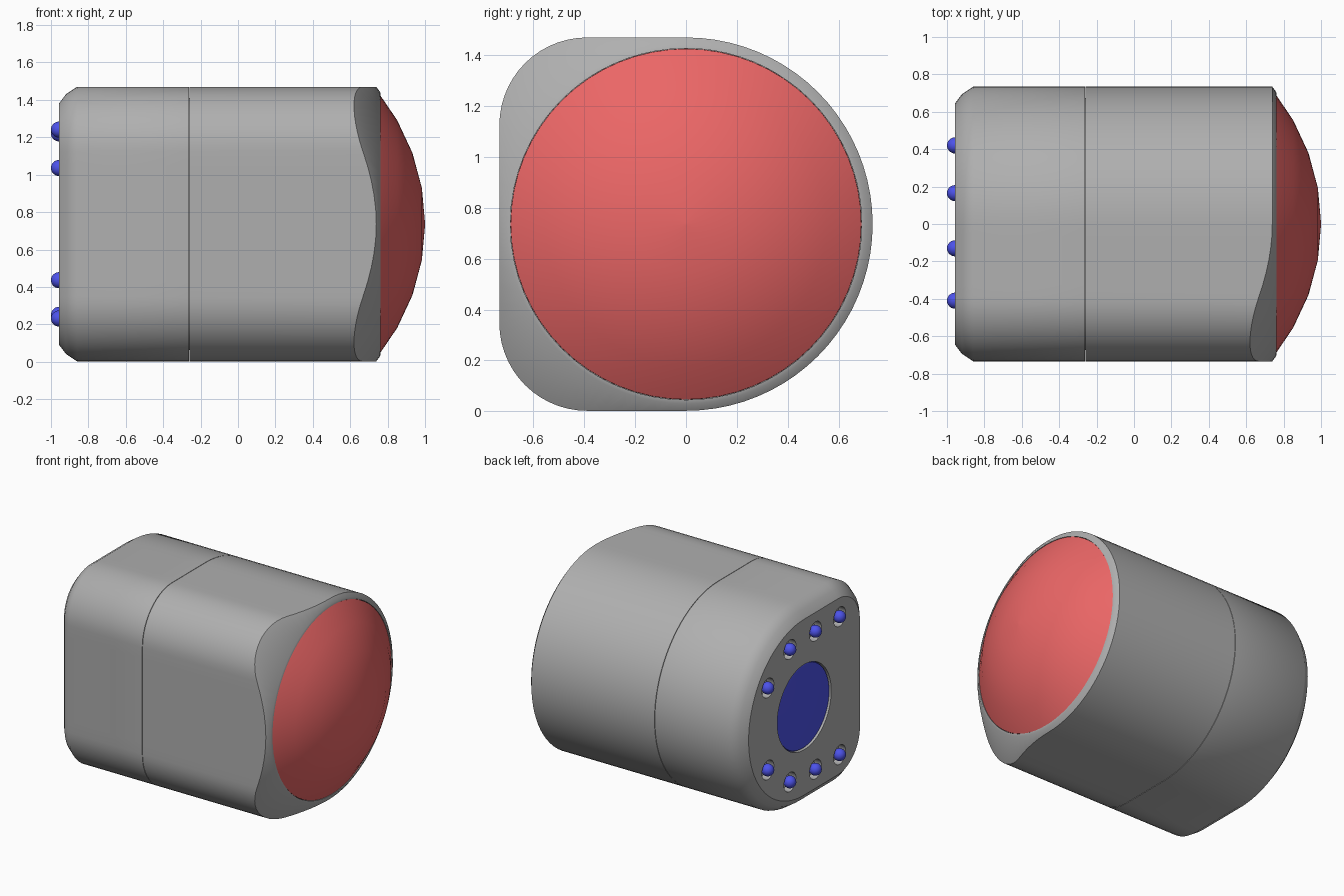
import bpy, bmesh
from math import pi, sin, cos, radians, hypot
from mathutils import Vector, Matrix

if "Cube" in bpy.data.objects:
    bpy.data.objects.remove(bpy.data.objects["Cube"])

R, CORNER, CZ = 0.734, 0.345, 0.736   # half width, corner radius, axis height


def material(name, rgb):
    m = bpy.data.materials.new(name)
    m.diffuse_color = (*rgb, 1)
    m.use_nodes = True
    m.node_tree.nodes["Principled BSDF"].inputs["Base Color"].default_value = m.diffuse_color
    return m


GREY = material("grey", (0.43, 0.43, 0.43))
RED = material("red", (0.83, 0.133, 0.133))
BLUE = material("blue", (0.073, 0.085, 0.82))


def smooth(ob, angle):
    bpy.ops.object.select_all(action='DESELECT')
    ob.select_set(True)
    bpy.context.view_layer.objects.active = ob
    bpy.ops.object.shade_smooth_by_angle(angle=radians(angle))


def loft(name, rings, mat=GREY):
    """Skin a list of equal-length closed rings and cap both ends."""
    bm = bmesh.new()
    vr = [[bm.verts.new(p) for p in ring] for ring in rings]
    n = len(vr[0])
    for a, b in zip(vr, vr[1:]):
        for i in range(n):
            j = (i + 1) % n
            bm.faces.new((a[i], a[j], b[j], b[i]))
    bm.faces.new(vr[0])
    bm.faces.new(vr[-1])
    bmesh.ops.recalc_face_normals(bm, faces=bm.faces)
    me = bpy.data.meshes.new(name)
    bm.to_mesh(me)
    bm.free()
    ob = bpy.data.objects.new(name, me)
    bpy.context.collection.objects.link(ob)
    me.materials.append(mat)
    return ob


def circle(x, r, y=0, z=CZ, n=64):
    return [(x, y + r * cos(2 * pi * i / n), z + r * sin(2 * pi * i / n)) for i in range(n)]


def outline(inset=0):
    """Section: half circle on +y, rounded square on -y (relative to the axis)."""
    rr, c, f = R - inset, CORNER - inset, R - CORNER
    pts = [(rr * cos(a), rr * sin(a)) for a in (-pi / 2 + pi * i / 40 for i in range(41))]
    pts += [(-f * i / 6, rr) for i in range(1, 6)]
    pts += [(-f + c * cos(a), f + c * sin(a)) for a in (pi / 2 + pi / 2 * i / 14 for i in range(15))]
    pts += [(-rr, f - 2 * f * i / 10) for i in range(1, 10)]
    pts += [(-f + c * cos(a), -f + c * sin(a)) for a in (pi + pi / 2 * i / 14 for i in range(15))]
    pts += [(-f + f * i / 6, -rr) for i in range(1, 6)]
    return pts


# housing: rounded back, thin seam groove, front cut by a cone around the lens
profile = [(-0.958, 0.09), (-0.92, 0.04), (-0.86, 0),
           (-0.262, 0), (-0.262, 0.06), (-0.2585, 0.06), (-0.2585, 0)]
rings = [[(x, y, CZ + z) for y, z in outline(i)] for x, i in profile]
rings.append([(0.76 - 0.74 * (hypot(y, z) - 0.706), y, CZ + z) for y, z in outline()])
for x, r in ((0.76, 0.706), (0.763, 0.691), (0.74, 0.691)):
    rings.append([(x, r * y / hypot(y, z), CZ + r * z / hypot(y, z)) for y, z in outline()])
housing = loft("housing", rings)

# recesses in the back face
LEDS = [(y, CZ + s * dz) for s in (1, -1)
        for y, dz in ((0.42, 0.30), (0.165, 0.485), (-0.13, 0.505), (-0.41, 0.505))]
holes = [(0, CZ, 0.312, 64)] + [(y, z, 0.07, 24) for y, z in LEDS]
for y, z, r, n in holes:
    cutter = loft("hole_cutter", [circle(-1.1, r, y, z, n), circle(-0.90, r, y, z, n)])
    cutter.hide_render = True
    mod = housing.modifiers.new("hole", 'BOOLEAN')
    mod.operation, mod.object, mod.solver = 'DIFFERENCE', cutter, 'EXACT'
    bpy.context.view_layer.objects.active = housing
    bpy.ops.object.modifier_apply(modifier=mod.name)
    bpy.data.objects.remove(cutter)
smooth(housing, 35)

# front lens: shallow spherical cap
S = 1.11
lens = loft("front_lens", [circle(0.735, 0.69)] +
            [circle(1 - S + S * cos(radians(a)), S * sin(radians(a)))
             for a in (38.4, 30, 20, 10, 0.3)], RED)
smooth(lens, 40)

# round window on the back with a softened rim
window = loft("back_window", [circle(-0.895, 0.31), circle(-0.935, 0.31),
                              circle(-0.946, 0.304), circle(-0.949, 0.292)], BLUE)
smooth(window, 40)

# small indicator bulbs
for k, (y, z) in enumerate(LEDS):
    bm = bmesh.new()
    bmesh.ops.create_uvsphere(bm, u_segments=24, v_segments=14, radius=0.043,
                              matrix=Matrix.Translation(Vector((-0.957, y, z))))
    me = bpy.data.meshes.new("bulb")
    bm.to_mesh(me)
    bm.free()
    me.materials.append(BLUE)
    bulb = bpy.data.objects.new(f"bulb_{k + 1}", me)
    bpy.context.collection.objects.link(bulb)
    smooth(bulb, 40)
